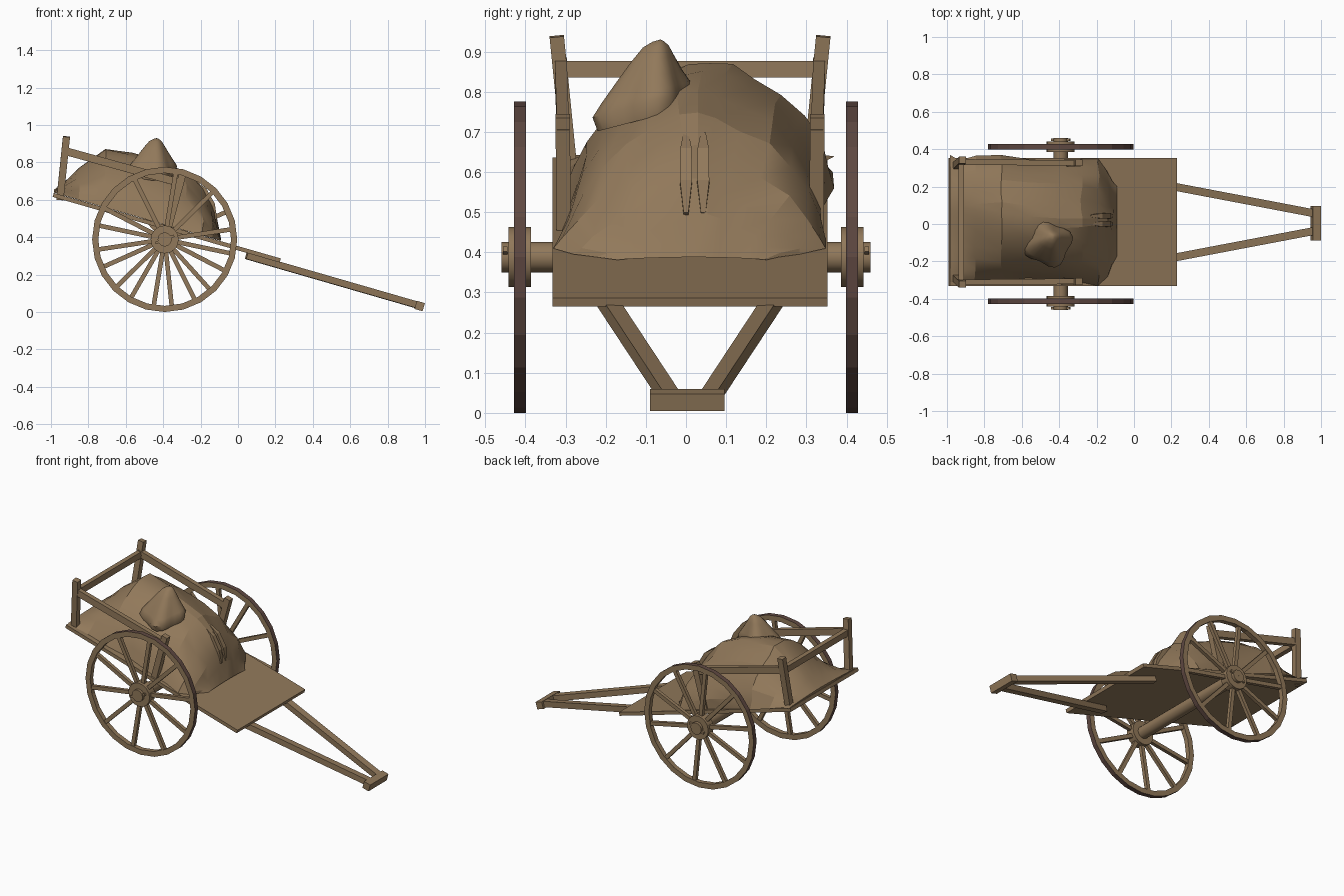
import bpy, bmesh, math, random
from mathutils import Vector

if "Cube" in bpy.data.objects:
    bpy.data.objects.remove(bpy.data.objects["Cube"])

random.seed(4)


def material(name, rgb):
    m = bpy.data.materials.new(name)
    m.diffuse_color = (*rgb, 1)
    m.use_nodes = True
    m.node_tree.nodes["Principled BSDF"].inputs["Base Color"].default_value = m.diffuse_color
    return m


WOOD = material("brown_wood", (0.285, 0.19, 0.103))
IRON = material("dark_tyre", (0.115, 0.066, 0.054))


def make(name, verts, faces, smooth=None, mats=(WOOD,)):
    me = bpy.data.meshes.new(name)
    me.from_pydata(verts, [], faces)
    for m in mats:
        me.materials.append(m)
    bm = bmesh.new()
    bm.from_mesh(me)
    bmesh.ops.recalc_face_normals(bm, faces=bm.faces)
    bm.to_mesh(me)
    bm.free()
    ob = bpy.data.objects.new(name, me)
    bpy.context.collection.objects.link(ob)
    if smooth:
        bpy.ops.object.select_all(action='DESELECT')
        ob.select_set(True)
        bpy.context.view_layer.objects.active = ob
        bpy.ops.object.shade_smooth_by_angle(angle=math.radians(smooth))
    return ob


BOX = [(0, 1, 3, 2), (4, 6, 7, 5), (0, 4, 5, 1), (2, 3, 7, 6), (0, 2, 6, 4), (1, 5, 7, 3)]


def beam(name, a, b, width, height, up=(0, 0, 1)):
    """Square timber from a to b; height runs along up."""
    a, b = Vector(a), Vector(b)
    side = Vector(up).cross(b - a).normalized()
    top = (b - a).cross(side).normalized()
    vs = [p + side * (sy * width / 2) + top * (sz * height / 2)
          for p in (a, b) for sy in (-1, 1) for sz in (-1, 1)]
    return make(name, vs, BOX)


def lathe(name, profile, n, centre, smooth=None, mats=(WOOD,)):
    """Closed (radius, y) profile turned round the y axis."""
    k = len(profile)
    vs = [(centre[0] + r * math.cos(t), centre[1] + y, centre[2] + r * math.sin(t))
          for t in (2 * math.pi * i / n for i in range(n)) for r, y in profile]
    fs = [(i * k + j, i * k + (j + 1) % k, (i + 1) % n * k + (j + 1) % k, (i + 1) % n * k + j)
          for i in range(n) for j in range(k)]
    return make(name, vs, fs, smooth, mats)


def bed_z(x):
    return 0.636 - (x + 0.985) * 0.2885


CX, CZ, R, YC = -0.392, 0.388, 0.388, 0.01

# Sloping bed
beam("bed", (-0.988, YC, bed_z(-0.988) - 0.011), (0.226, YC, bed_z(0.226) - 0.011), 0.685, 0.022)

# Pull shafts and crossbar
for s in (-1, 1):
    beam("shaft", (0.045, YC + s * 0.222, 0.301), (0.97, YC + s * 0.046, 0.034), 0.042, 0.036)
beam("shaft_crossbar", (0.95, 0.003, 0.038), (0.993, 0.003, 0.026), 0.185, 0.045)

# Wheels: rim with dark tread, spokes, hub, pin
for s in (-1, 1):
    c = (CX, s * 0.414, CZ)
    rim = lathe("wheel_rim", [(R, -0.015), (R, 0.015), (R - 0.033, 0.015), (R - 0.033, -0.015)],
                24, c, mats=(WOOD, IRON))
    for p in rim.data.polygons:
        out = Vector((p.center.x - CX, 0, p.center.z - CZ))
        if p.normal.dot(out.normalized()) > 0.7:
            p.material_index = 1
    for i in range(10):
        t = 2 * math.pi * i / 10 + (0.15 if s < 0 else 0.42)
        d = Vector((math.cos(t), 0, math.sin(t)))
        beam("spoke", Vector(c) + d * 0.05, Vector(c) + d * (R - 0.025), 0.024, 0.022, (0, 1, 0))
    lathe("hub", [(0.001, -0.028), (0.075, -0.028), (0.075, 0.028), (0.001, 0.028)], 16, c, 35)
    beam("linch_pin", (CX - 0.05, s * 0.45, CZ - 0.02), (CX + 0.05, s * 0.45, CZ + 0.02), 0.012, 0.014)

# Axle
lathe("axle", [(0.001, -0.46), (0.038, -0.46), (0.038, 0.46), (0.001, 0.46)], 12, (CX, 0, CZ), 40)

# Rail posts and rails
for s in (-1, 1):
    beam("rear_post", (-0.952, YC + s * 0.298, 0.6), (-0.917, YC + s * 0.332, 0.938), 0.036, 0.038, (1, 0, 0))
    beam("front_post", (-0.375, YC + s * 0.315, 0.445), (-0.295, YC + s * 0.317, 0.74), 0.036, 0.038, (1, 0, 0))
    beam("side_rail", (-0.94, YC + s * 0.322, 0.865), (-0.29, YC + s * 0.316, 0.685), 0.03, 0.042)
beam("rear_rail", (-0.923, -0.31, 0.856), (-0.923, 0.33, 0.856), 0.03, 0.04)

# Draped load: arched sections along the bed (x, top z, left y, right y, ridge y, pinch)
sections = [
    (-0.985, 0.650, -0.31, 0.37, 0.05, 1.5), (-0.93, 0.690, -0.30, 0.35, 0.06, 1.5),
    (-0.85, 0.770, -0.29, 0.35, 0.07, 1.4), (-0.71, 0.868, -0.29, 0.37, 0.06, 1.2),
    (-0.56, 0.848, -0.28, 0.35, 0.04, 1.15), (-0.40, 0.800, -0.29, 0.34, 0.03, 1.15),
    (-0.28, 0.745, -0.30, 0.34, 0.03, 1.25), (-0.19, 0.665, -0.32, 0.35, 0.03, 1.5),
    (-0.14, 0.580, -0.28, 0.30, 0.03, 1.7), (-0.115, 0.490, -0.21, 0.24, 0.03, 1.6),
    (-0.09, 0.385, -0.17, 0.20, 0.02, 1.3)]
N = 14
verts, faces = [], []
for k, (x, top, yl, yr, yc, e) in enumerate(sections):
    for j in range(N + 1):
        t = math.pi * j / N
        c, h = math.cos(t), max(math.sin(t), 0) ** e
        w = (yr - yc) if c > 0 else (yc - yl)
        y = yc + math.copysign(abs(c) ** e, c) * w
        fold = random.uniform(-0.012, 0.012) if 0 < k < len(sections) - 1 else 0
        if j in (0, N):
            y += fold * 1.5
        elif j != N // 2:
            y += fold * 0.6
        z = bed_z(x) + 0.003 + h * (top - bed_z(x)) + (fold * h * 0.8 if j != N // 2 else 0)
        verts.append((x + fold * 0.5, y, max(z, bed_z(x) + 0.001)))
for k in range(len(sections) - 1):
    for j in range(N):
        a = k * (N + 1) + j
        faces.append((a, a + 1, a + N + 2, a + N + 1))
faces.append(tuple(range(N + 1)))
make("load_cover", verts, faces, 18)

# Shallow cloth folds down the front of the load, ends sunk into it
for y in (0.0, 0.043):
    pts = [(-0.245, 0.69, 0.006), (-0.185, 0.65, 0.014), (-0.14, 0.57, 0.015), (-0.128, 0.49, 0.006)]
    vs = [(x + dx, y + s * w, z + dx * 0.6) for x, z, w in pts
          for dx, s in ((-0.02, -1), (0.016, -1), (0.016, 1), (-0.02, 1))]
    fs = [(i * 4 + j, i * 4 + (j + 1) % 4, i * 4 + 4 + (j + 1) % 4, i * 4 + 4 + j)
          for i in range(3) for j in range(4)]
    make("cover_fold", vs, fs + [(0, 1, 2, 3), (12, 13, 14, 15)])

# Peaked sack on top: rounded square rings drooping towards -y
M = 24
rings = [(0.12, 0.926), (0.27, 0.915), (0.45, 0.885), (0.68, 0.842), (0.88, 0.805), (1.0, 0.78), (0.93, 0.74)]
verts, faces = [(-0.435, -0.064, 0.93)], []
for f, z in rings:
    for i in range(M):
        t = 2 * math.pi * i / M
        r = 0.118 * (1 + 0.13 * f * math.cos(4 * (t - 0.35)))
        cx, cy = -0.435 - 0.025 * f, -0.064 - 0.041 * f
        y = r * f * math.sin(t)
        verts.append((cx + 1.05 * r * f * math.cos(t), cy + y, z + 0.28 * f * (y - 0.03)))
faces += [(0, 1 + i, 1 + (i + 1) % M) for i in range(M)]
for k in range(len(rings) - 1):
    for i in range(M):
        a, b = 1 + k * M + i, 1 + k * M + (i + 1) % M
        faces.append((a, b, b + M, a + M))
faces.append(tuple(range(1 + (len(rings) - 1) * M, 1 + len(rings) * M)))
make("sack", verts, faces, 50)
